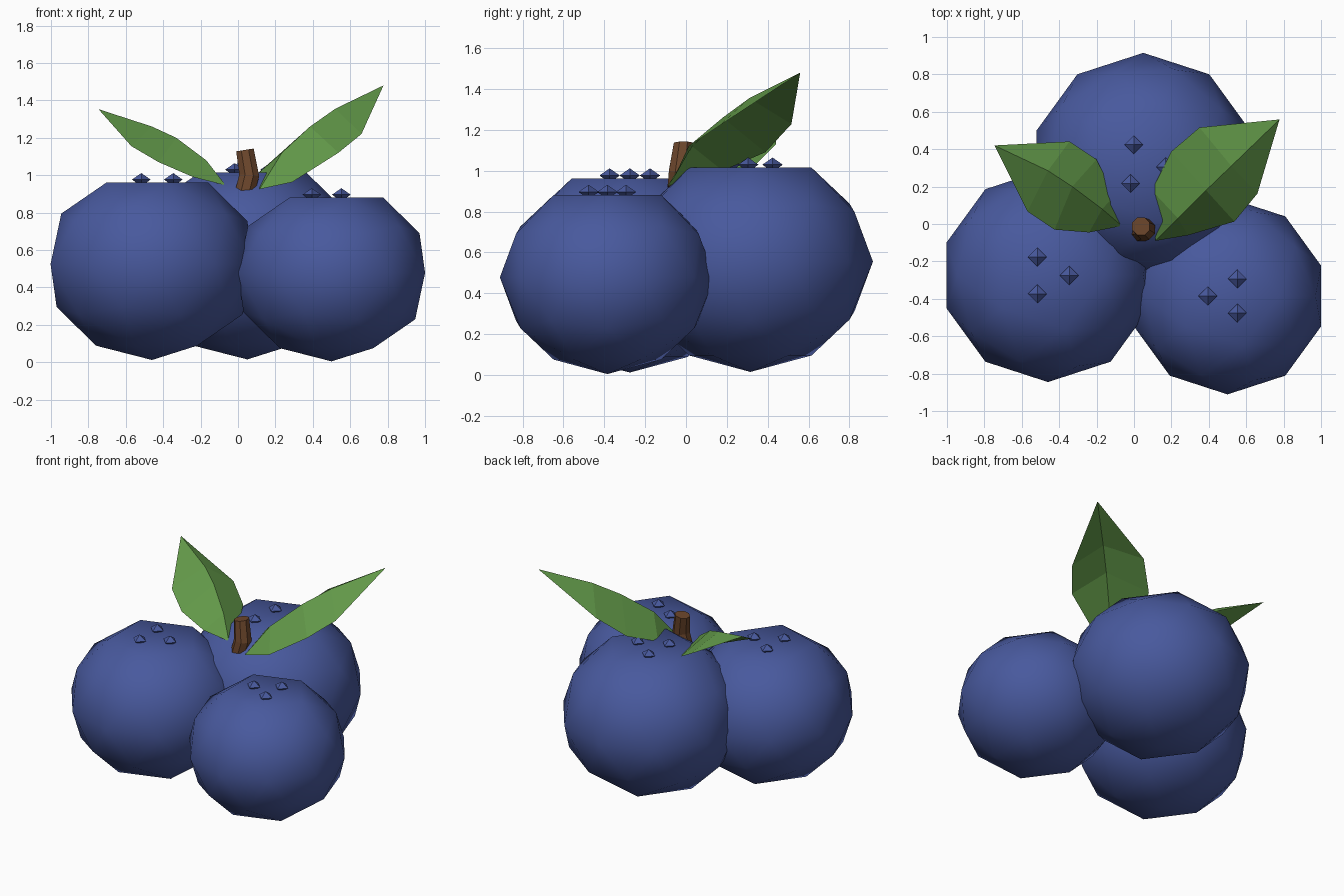
import bpy
import bmesh
from math import cos, sin, radians, pi
from mathutils import Vector, Matrix

cube = bpy.data.objects.get("Cube")
if cube:
    bpy.data.objects.remove(cube, do_unlink=True)


def make_material(name, color):
    mat = bpy.data.materials.new(name)
    mat.use_nodes = True
    rgba = (*color, 1.0)
    mat.diffuse_color = rgba
    mat.node_tree.nodes["Principled BSDF"].inputs["Base Color"].default_value = rgba
    return mat


berry_blue = make_material("berry blue", (.065, .1, .34))
leaf_green = make_material("leaf green", (.12, .31, .065))
bark_brown = make_material("bark brown", (.15, .062, .025))


def finish(bm, name, material, smooth=False):
    """Turn a bmesh into a named, coloured object."""
    bmesh.ops.recalc_face_normals(bm, faces=bm.faces)
    for face in bm.faces:
        face.smooth = smooth
    mesh = bpy.data.meshes.new(name)
    bm.to_mesh(mesh)
    bm.free()
    mesh.materials.append(material)
    obj = bpy.data.objects.new(name, mesh)
    bpy.context.scene.collection.objects.link(obj)
    return obj


def make_berry(name, center, radius):
    """Squashed low-poly ball whose top is levelled off."""
    bm = bmesh.new()
    bmesh.ops.create_icosphere(bm, subdivisions=2, radius=1)
    level = sorted(v.co.z for v in bm.verts)[-2]
    for v in bm.verts:
        v.co.z = min(v.co.z, level)
    bmesh.ops.scale(bm, verts=bm.verts, vec=(radius, radius, radius * .9))
    bmesh.ops.translate(bm, verts=bm.verts, vec=center)
    finish(bm, name, berry_blue, smooth=True)
    return center.z + level * radius * .9


def make_crown_bump(name, center):
    """Small flattened octahedron."""
    bm = bmesh.new()
    bmesh.ops.create_uvsphere(bm, u_segments=4, v_segments=2, radius=.05)
    bmesh.ops.scale(bm, verts=bm.verts, vec=(1, 1, .7))
    bmesh.ops.translate(bm, verts=bm.verts, vec=center)
    finish(bm, name, berry_blue)


# Berries, each with three bumps around the crown
berries = [
    ("right_berry", Vector((-.46, -.275, .525)), .57, 0),
    ("left_berry", Vector((.5, -.385, .478)), .526, 60),
    ("back_berry", Vector((.05, .315, .555)), .6, 115),
]
for name, center, radius, start in berries:
    top = make_berry(name, center, radius)
    for i in range(3):
        a = radians(start + i * 120)
        spot = Vector((center.x + cos(a) * radius * .2,
                       center.y + sin(a) * radius * .2, top + .015))
        make_crown_bump(f"{name}_bump_{i + 1}", spot)


# Bent stem swept through tilted octagonal rings
bm = bmesh.new()
rings = []
for x, y, z, radius, tilt in [(.04, -.035, .92, .06, -5),
                              (.06, -.03, 1.0, .058, 5),
                              (.037, -.012, 1.135, .051, -9)]:
    turn = Matrix.Rotation(radians(tilt), 3, 'Y')
    ring = []
    for i in range(8):
        a = (i + .5) * pi / 4
        offset = turn @ Vector((cos(a) * radius, sin(a) * radius, 0))
        ring.append(bm.verts.new(Vector((x, y, z)) + offset))
    rings.append(ring)
for low, high in zip(rings, rings[1:]):
    for i in range(8):
        j = (i + 1) % 8
        bm.faces.new((low[i], low[j], high[j], high[i]))
bm.faces.new(rings[0])
bm.faces.new(rings[-1])
finish(bm, "stem", bark_brown)


def make_leaf(name, base, sections, tip):
    """Folded leaf: each section is back edge, raised midrib, front edge."""
    bm = bmesh.new()
    start, end = bm.verts.new(base), bm.verts.new(tip)
    rows = [[bm.verts.new(p) for p in row] for row in sections]
    for side in (0, 1):
        bm.faces.new((start, rows[0][side + 1], rows[0][side]))
        for a, b in zip(rows, rows[1:]):
            bm.faces.new((a[side], a[side + 1], b[side + 1], b[side]))
        bm.faces.new((rows[-1][side], rows[-1][side + 1], end))
    bmesh.ops.recalc_face_normals(bm, faces=bm.faces)
    bm.faces.ensure_lookup_table()
    obj = finish(bm, name, leaf_green)
    # keep the upper side outward
    if obj.data.polygons[1].normal.z < 0:
        obj.data.flip_normals()


# Leaves
make_leaf("left_leaf", (.115, -.09, .925), [
    [(.095, .18, 1.0), (.235, .03, 1.12), (.29, -.06, .963)],
    [(.2, .388, 1.09), (.385, .18, 1.26), (.537, .013, 1.12)],
    [(.35, .516, 1.228), (.52, .31, 1.355), (.66, .163, 1.22)],
], (.778, .559, 1.48))
make_leaf("right_leaf", (-.065, -.01, .945), [
    [(-.105, .15, .98), (-.17, .08, 1.08), (-.24, -.045, .99)],
    [(-.2, .345, 1.035), (-.33, .2, 1.2), (-.425, -.03, 1.07)],
    [(-.345, .441, 1.13), (-.46, .285, 1.26), (-.57, .067, 1.155)],
], (-.746, .42, 1.353))
